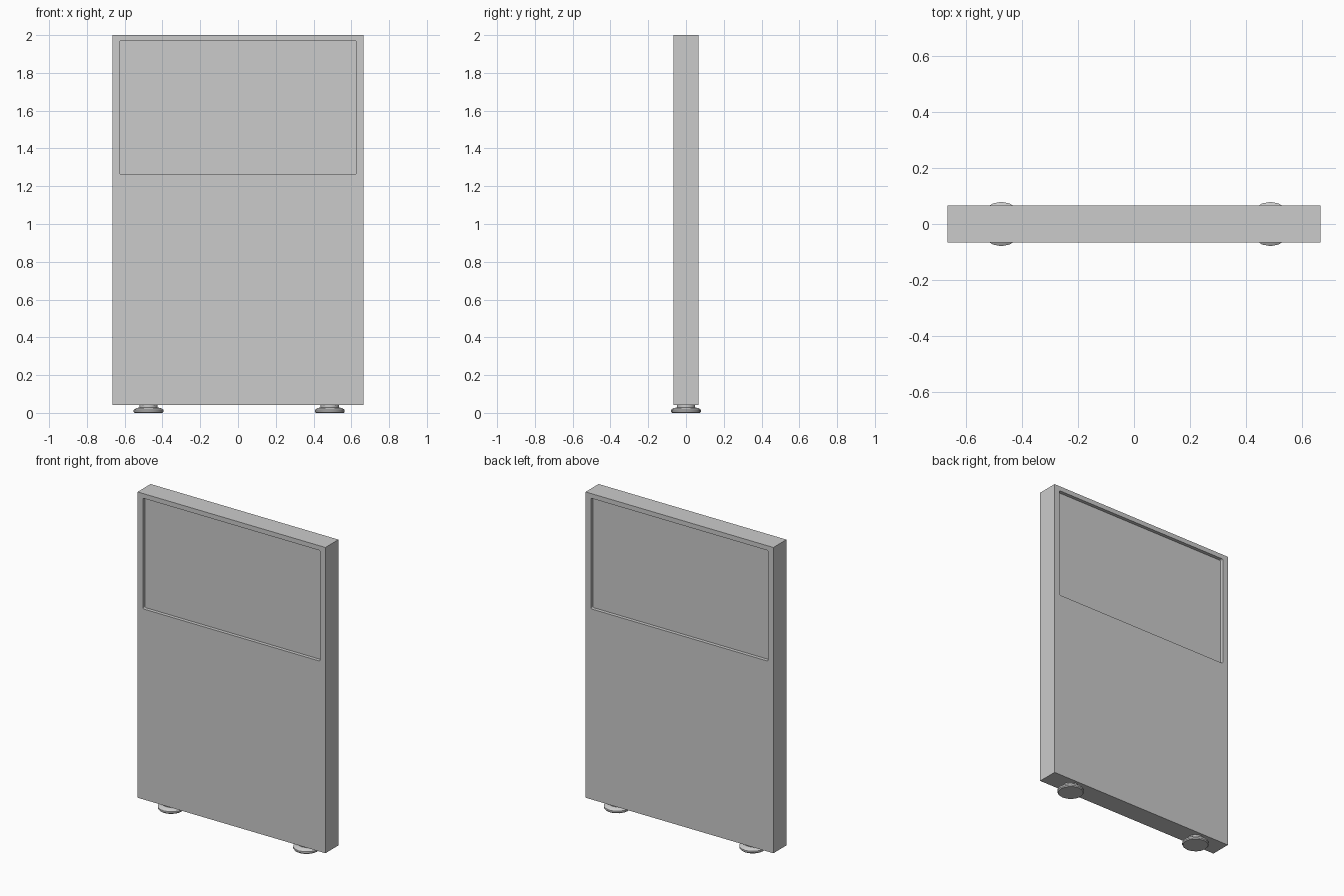
import bpy, bmesh, math

cube = bpy.data.objects.get("Cube")
if cube:
    bpy.data.objects.remove(cube, do_unlink=True)

grey = bpy.data.materials.new("light_grey")
grey.use_nodes = True
grey.diffuse_color = (0.6, 0.6, 0.6, 1)
grey.node_tree.nodes["Principled BSDF"].inputs["Base Color"].default_value = (0.6, 0.6, 0.6, 1)

HALF_W, HALF_D, BASE, TOP = 0.665, 0.066, 0.043, 2.0
RECESS_W, RECESS_LOW, RECESS_HIGH, RECESS_DEPTH = 0.627, 1.262, 1.97, 0.022


def add_object(name, bm):
    bmesh.ops.recalc_face_normals(bm, faces=bm.faces)
    mesh = bpy.data.meshes.new(name)
    bm.to_mesh(mesh)
    bm.free()
    mesh.materials.append(grey)
    obj = bpy.data.objects.new(name, mesh)
    bpy.context.collection.objects.link(obj)
    return obj


def box(name, x, y0, y1, z0, z1, corner=0):
    """Box centred on x = 0, with optional rounding of the edges along y."""
    bm = bmesh.new()
    bmesh.ops.create_cube(bm, size=1)
    for v in bm.verts:
        v.co = (v.co.x * 2 * x, y1 if v.co.y > 0 else y0, z1 if v.co.z > 0 else z0)
    if corner:
        edges = [e for e in bm.edges if abs(e.verts[0].co.y - e.verts[1].co.y) > 1e-4]
        bmesh.ops.bevel(bm, geom=edges, offset=corner, segments=3, profile=0.5, affect='EDGES')
    return add_object(name, bm)


# Upright panel with a shallow display recess on both faces
panel = box("panel", HALF_W, -HALF_D, HALF_D, BASE, TOP)
for side, label in ((-1, "front"), (1, "back")):
    inner, outer = side * (HALF_D - RECESS_DEPTH), side * (HALF_D + 0.1)
    cutter = box(label + "_recess_cutter", RECESS_W, min(inner, outer), max(inner, outer),
                 RECESS_LOW, RECESS_HIGH, corner=0.008)
    cutter.hide_render = True
    cutter.hide_viewport = True
    cutter.display_type = 'WIRE'
    cut = panel.modifiers.new(label + "_recess", 'BOOLEAN')
    cut.operation = 'DIFFERENCE'
    cut.solver = 'EXACT'
    cut.object = cutter


# Levelling feet: lathed disc with a sloped shoulder and short stem
def foot(name, x, sides=16):
    profile = [(0.074, 0), (0.079, 0.006), (0.079, 0.016), (0.066, 0.025), (0.048, 0.029), (0.048, 0.05)]
    bm = bmesh.new()
    rings = [[bm.verts.new((r * math.cos(math.tau * i / sides), r * math.sin(math.tau * i / sides), z))
              for i in range(sides)] for r, z in profile]
    for low, high in zip(rings, rings[1:]):
        for i in range(sides):
            j = (i + 1) % sides
            bm.faces.new((low[i], low[j], high[j], high[i]))
    bm.faces.new(rings[0])
    bm.faces.new(rings[-1])
    obj = add_object(name, bm)
    obj.location.x = x
    bpy.ops.object.select_all(action='DESELECT')
    obj.select_set(True)
    bpy.context.view_layer.objects.active = obj
    bpy.ops.object.shade_smooth_by_angle(angle=math.radians(30))


foot("right_foot", -0.473)
foot("left_foot", 0.486)
